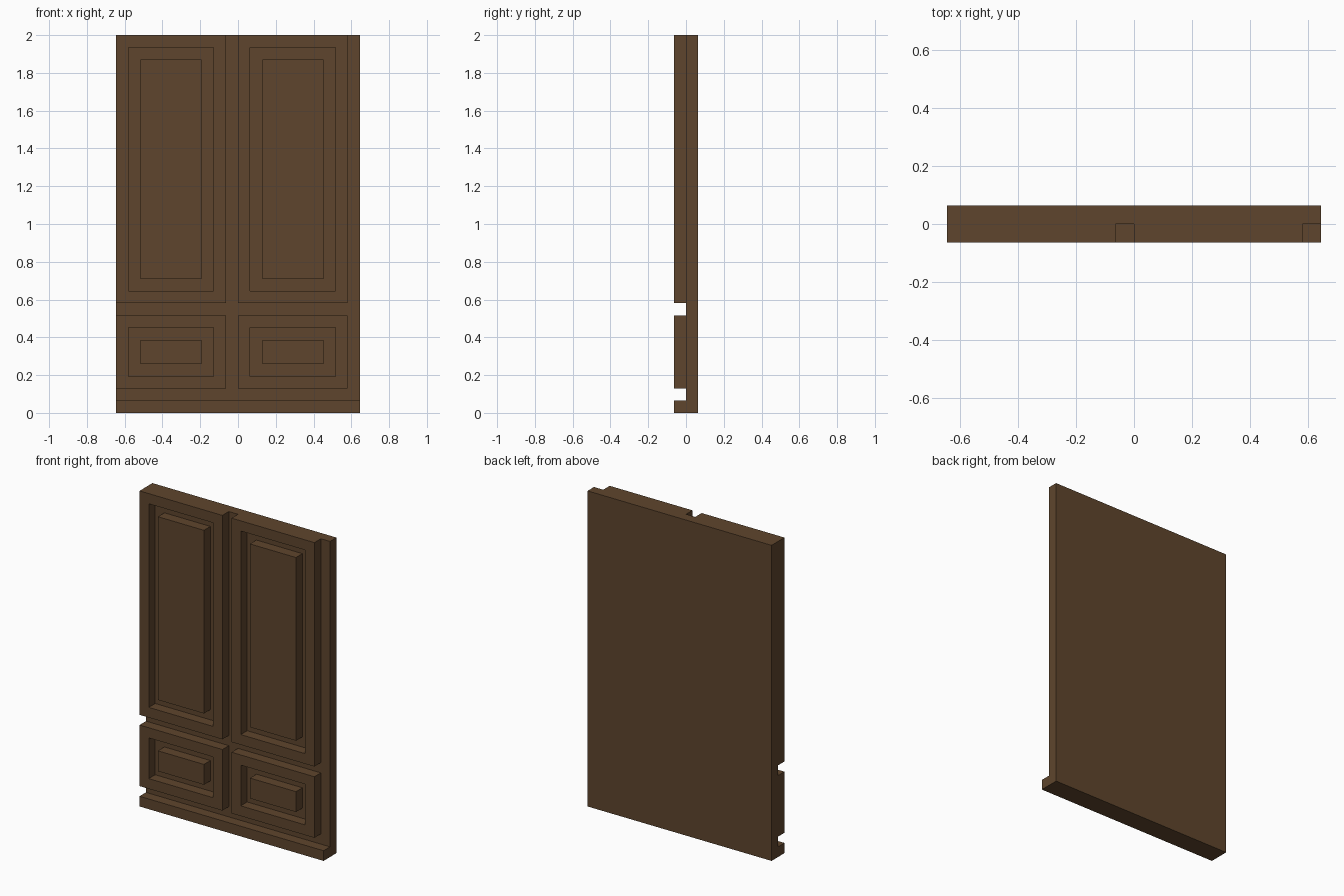
import bpy
import bmesh

U = 2 / 31          # module: the whole door is 20 wide, 31 high, 2 deep

cube = bpy.data.objects.get("Cube")
if cube:
    bpy.data.objects.remove(cube, do_unlink=True)

wood = bpy.data.materials.new("dark_brown_wood")
wood.use_nodes = True
colour = (0.114, 0.060, 0.026, 1)
wood.diffuse_color = colour
bsdf = wood.node_tree.nodes["Principled BSDF"]
bsdf.inputs["Base Color"].default_value = colour
bsdf.inputs["Roughness"].default_value = 0.8


def finish(name, bm):
    bmesh.ops.recalc_face_normals(bm, faces=bm.faces)
    mesh = bpy.data.meshes.new(name)
    bm.to_mesh(mesh)
    bm.free()
    mesh.materials.append(wood)
    obj = bpy.data.objects.new(name, mesh)
    bpy.context.scene.collection.objects.link(obj)


def loop(bm, x0, x1, z0, z1, y):
    corners = [(x0, z0), (x1, z0), (x1, z1), (x0, z1)]
    return [bm.verts.new((x * U, y * U, z * U)) for x, z in corners]


def bridge(bm, a, b):
    for i in range(4):
        j = (i + 1) % 4
        bm.faces.new((a[i], a[j], b[j], b[i]))


def block(name, x0, x1, z0, z1, y_front, y_back):
    bm = bmesh.new()
    front = loop(bm, x0, x1, z0, z1, y_front)
    back = loop(bm, x0, x1, z0, z1, y_back)
    bridge(bm, front, back)
    bm.faces.new(front)
    bm.faces.new(back)
    finish(name, bm)


def frame(name, x0, x1, z0, z1):
    # Square moulding, one module wide and deep, open in the middle
    bm = bmesh.new()
    inner = (x0 + 1, x1 - 1, z0 + 1, z1 - 1)
    rings = [loop(bm, x0, x1, z0, z1, 0), loop(bm, x0, x1, z0, z1, -1),
             loop(bm, *inner, -1), loop(bm, *inner, 0)]
    for a, b in zip(rings, rings[1:] + rings[:1]):
        bridge(bm, a, b)
    finish(name, bm)


# Backing board and bottom rail
block("backing_board", -10, 10, 0, 31, 0, 1)
block("bottom_rail", -10, 10, 0, 1, -1, 0)

# Two columns of framed panels, each with a raised centre field
for side, x0 in (("right", -10), ("left", 0)):
    for level, z0, z1 in (("lower", 2, 8), ("upper", 9, 31)):
        x1 = x0 + 9
        frame(f"{level}_{side}_frame", x0, x1, z0, z1)
        block(f"{level}_{side}_raised_panel",
              x0 + 2, x1 - 2, z0 + 2, z1 - 2, -1, 0)
